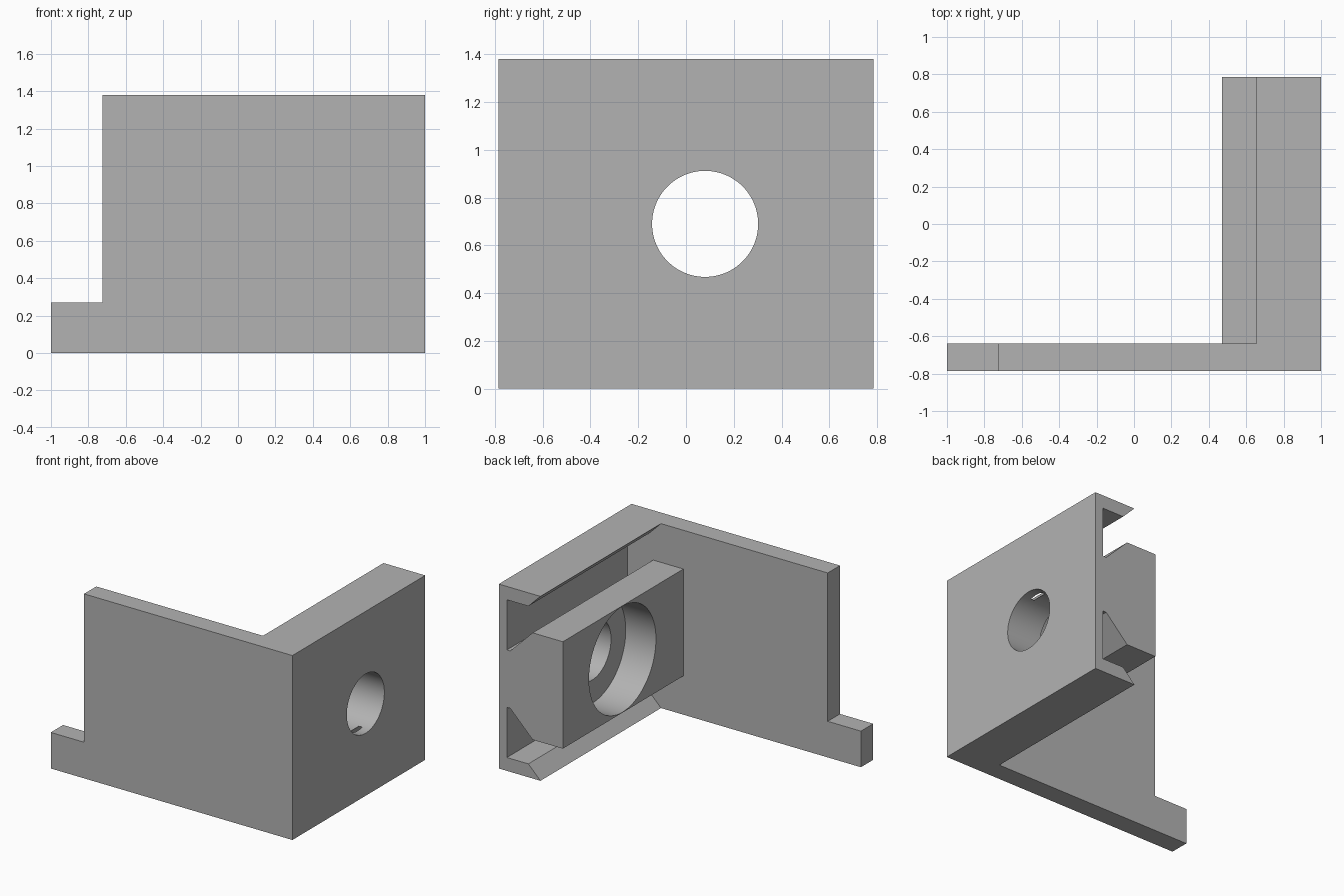
import bpy
import bmesh
import math
from mathutils import Matrix, Vector

cube = bpy.data.objects.get("Cube")
if cube:
    bpy.data.objects.remove(cube, do_unlink=True)

grey = bpy.data.materials.new("plain grey")
grey.use_nodes = True
colour = (0.45, 0.45, 0.45, 1)
grey.diffuse_color = colour
grey.node_tree.nodes["Principled BSDF"].inputs["Base Color"].default_value = colour


def add_object(name, bm):
    bmesh.ops.recalc_face_normals(bm, faces=bm.faces)
    mesh = bpy.data.meshes.new(name)
    bm.to_mesh(mesh)
    bm.free()
    mesh.materials.append(grey)
    obj = bpy.data.objects.new(name, mesh)
    bpy.context.collection.objects.link(obj)
    return obj


def prism(name, outline, y0, y1):
    """Extrude an (x, z) outline along y."""
    bm = bmesh.new()
    face = bm.faces.new([bm.verts.new((x, y0, z)) for x, z in outline])
    new = bmesh.ops.extrude_face_region(bm, geom=[face])["geom"]
    verts = [v for v in new if isinstance(v, bmesh.types.BMVert)]
    bmesh.ops.translate(bm, verts=verts, vec=Vector((0, y1 - y0, 0)))
    return add_object(name, bm)


def bore(name, radius, x0, x1):
    """Round cutter along x through the hole centre."""
    bm = bmesh.new()
    place = Matrix.Translation(((x0 + x1) / 2, HOLE_Y, MID)) @ Matrix.Rotation(math.pi / 2, 4, "Y")
    bmesh.ops.create_cone(bm, cap_ends=True, segments=96, radius1=radius,
                          radius2=radius, depth=x1 - x0, matrix=place)
    obj = add_object(name, bm)
    obj.hide_render = True
    return obj


def combine(target, tool, operation):
    mod = target.modifiers.new(operation.lower(), "BOOLEAN")
    mod.operation = operation
    mod.solver = "EXACT"
    mod.object = tool
    bpy.context.view_layer.objects.active = target
    bpy.ops.object.modifier_apply(modifier=mod.name)
    bpy.data.objects.remove(tool, do_unlink=True)


HEIGHT, MID, HOLE_Y = 1.38, 0.69, 0.08
FRONT, INNER, BACK = -0.785, -0.64, 0.785

# Front wall with the low tab
bracket = prism("bracket", [(-1, 0), (1, 0), (1, HEIGHT), (-0.725, HEIGHT),
                            (-0.725, 0.27), (-1, 0.27)], FRONT, INNER)

# Side wall: lips, slots and the raised block, mirrored about mid height
upper = [(1, HEIGHT), (0.655, HEIGHT), (0.755, 1.28), (0.933, 1.28),
         (0.933, 0.905), (0.905, 0.905), (0.72, 1.09), (0.47, 1.09)]
lower = [(x, HEIGHT - z) for x, z in reversed(upper)]
rail = prism("slotted_side_wall", upper + lower, INNER - 0.06, BACK)
combine(bracket, rail, "UNION")

# Through hole and wide recess in the block
combine(bracket, bore("recess_cutter", 0.396, 0.3, 0.72), "DIFFERENCE")
combine(bracket, bore("hole_cutter", 0.222, 0.3, 1.2), "DIFFERENCE")

# Merge flush faces and keep crisp edges
bm = bmesh.new()
bm.from_mesh(bracket.data)
bmesh.ops.remove_doubles(bm, verts=bm.verts, dist=0.0001)
bmesh.ops.dissolve_limit(bm, angle_limit=0.01, verts=bm.verts, edges=bm.edges)
bm.to_mesh(bracket.data)
bm.free()
bpy.ops.object.select_all(action="DESELECT")
bracket.select_set(True)
bpy.context.view_layer.objects.active = bracket
bpy.ops.object.shade_smooth_by_angle(angle=math.radians(30))
